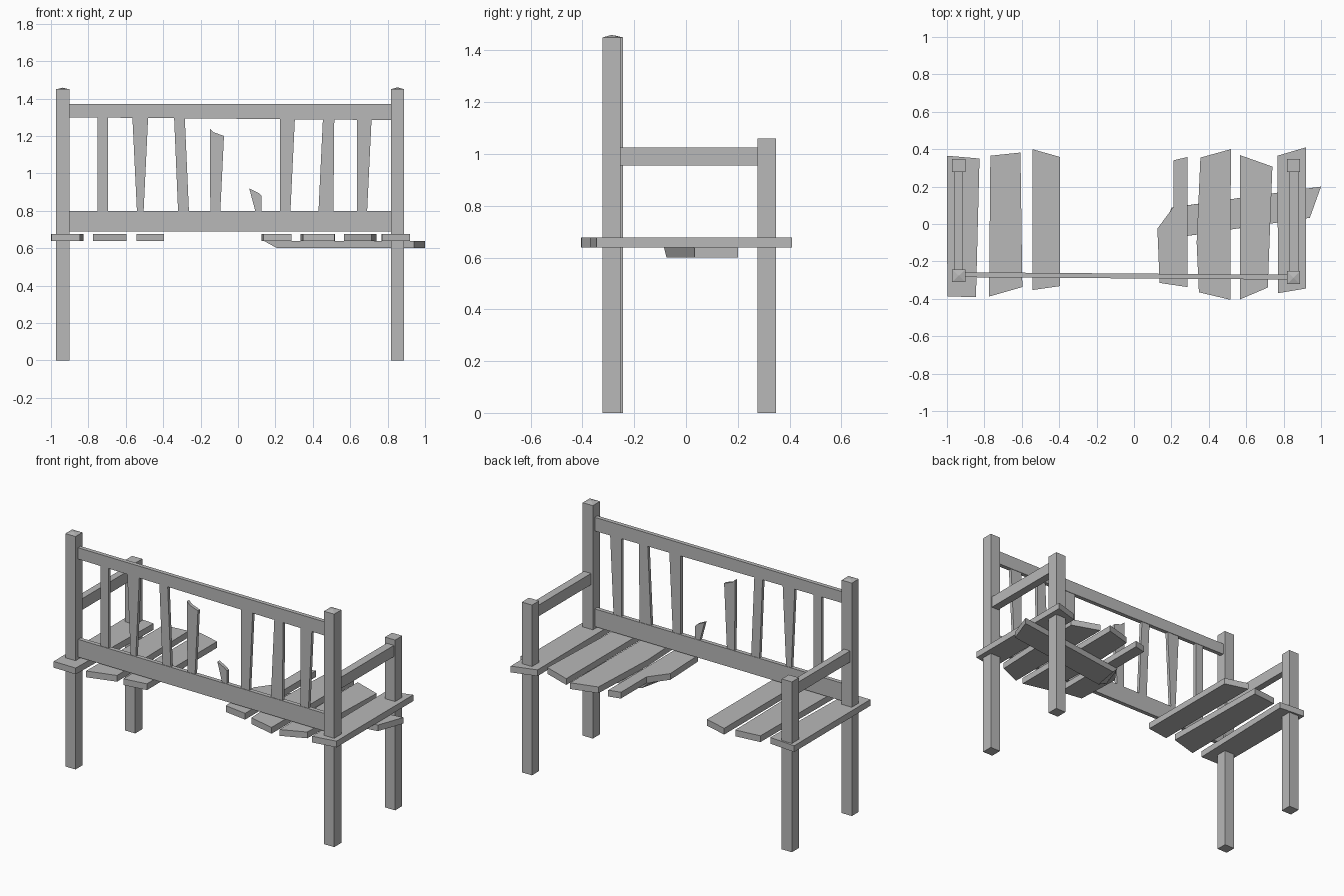
import bpy
import bmesh

cube = bpy.data.objects.get("Cube")
if cube:
    bpy.data.objects.remove(cube, do_unlink=True)

# One plain grey for the whole bench
grey = bpy.data.materials.new("weathered_grey")
grey.use_nodes = True
colour = (0.48, 0.48, 0.48, 1)
grey.diffuse_color = colour
grey.node_tree.nodes["Principled BSDF"].inputs["Base Color"].default_value = colour


def loft(name, lower, upper, peak=0):
    """Solid between two matching rings of points, with an optional raised centre on the upper cap."""
    bm = bmesh.new()
    a = [bm.verts.new(p) for p in lower]
    b = [bm.verts.new(p) for p in upper]
    bm.faces.new(a[::-1])
    cap = bm.faces.new(b)
    for i in range(len(a)):
        j = (i + 1) % len(a)
        bm.faces.new((a[i], a[j], b[j], b[i]))
    if peak:
        centre = bmesh.ops.poke(bm, faces=[cap])["verts"][0]
        centre.co.z += peak
    bmesh.ops.recalc_face_normals(bm, faces=bm.faces)
    mesh = bpy.data.meshes.new(name)
    bm.to_mesh(mesh)
    bm.free()
    mesh.materials.append(grey)
    obj = bpy.data.objects.new(name, mesh)
    bpy.context.collection.objects.link(obj)
    return obj


def slab(name, outline, z0, z1, peak=0):
    """Plan outline (x, y) raised from z0 to z1."""
    return loft(name, [(x, y, z0) for x, y in outline], [(x, y, z1) for x, y in outline], peak)


def box(name, x0, x1, y0, y1, z0, z1, peak=0):
    return slab(name, [(x0, y0), (x1, y0), (x1, y1), (x0, y1)], z0, z1, peak)


def back_panel(name, outline, thickness):
    """Front outline (x, z) given thickness along the slightly skewed backrest line."""
    def ring(side):
        return [(x, -0.278 - 0.0075 * x + side * thickness / 2, z) for x, z in outline]
    return loft(name, ring(-1), ring(1))


# Posts and armrests
box("right_tall_post", -0.972, -0.902, -0.31, -0.243, 0, 1.45, 0.008)
box("left_tall_post", 0.818, 0.888, -0.322, -0.252, 0, 1.45, 0.01)
for side, x in (("right", -0.972), ("left", 0.818)):
    box(side + "_short_post", x, x + 0.07, 0.277, 0.347, 0, 1.06)
box("right_armrest", -0.96, -0.918, -0.25, 0.285, 0.955, 1.025)
box("left_armrest", 0.83, 0.88, -0.26, 0.285, 0.955, 1.025)

# Backrest rails
back_panel("top_rail", [(-0.91, 1.3), (0.83, 1.285), (0.83, 1.37), (-0.91, 1.37)], 0.026)
back_panel("lower_rail", [(-0.91, 0.69), (0.83, 0.69), (0.83, 0.8), (-0.91, 0.8)], 0.026)

# Whole backrest slats: bottom left, bottom right, top left, top right
slats = [
    (-0.75, -0.695, -0.75, -0.695),
    (-0.54, -0.505, -0.565, -0.48),
    (-0.32, -0.262, -0.342, -0.285),
    (0.225, 0.28, 0.225, 0.305),
    (0.43, 0.51, 0.455, 0.515),
    (0.635, 0.69, 0.635, 0.715),
]
for n, (a, b, c, d) in enumerate(slats):
    back_panel(f"back_slat_{n}", [(a, 0.79), (b, 0.79), (d, 1.31), (c, 1.31)], 0.02)

# Snapped backrest slats
back_panel("tall_broken_slat", [(-0.148, 0.79), (-0.095, 0.79), (-0.075, 1.2),
                                (-0.13, 1.22), (-0.15, 1.24)], 0.02)
back_panel("short_broken_slat", [(0.095, 0.79), (0.125, 0.79), (0.125, 0.88),
                                 (0.11, 0.895), (0.06, 0.92)], 0.02)

# Uneven seat planks
planks = [
    [(-1, 0.365), (-0.826, 0.35), (-0.845, -0.39), (-0.998, -0.388)],
    [(-0.768, 0.365), (-0.607, 0.382), (-0.597, -0.337), (-0.775, -0.388)],
    [(-0.543, 0.4), (-0.395, 0.358), (-0.395, -0.332), (-0.543, -0.353)],
    [(0.21, 0.34), (0.285, 0.358), (0.285, -0.337), (0.137, -0.315), (0.125, -0.025), (0.21, 0.09)],
    [(0.355, 0.355), (0.518, 0.4), (0.515, -0.405), (0.347, -0.365), (0.335, -0.1)],
    [(0.567, 0.368), (0.74, 0.307), (0.715, -0.34), (0.567, -0.403)],
    [(0.767, 0.365), (0.92, 0.41), (0.92, -0.345), (0.77, -0.37)],
]
for n, outline in enumerate(planks):
    slab(f"seat_plank_{n}", outline, 0.638, 0.677)

# Loose brace under the seat, with a slanted broken end
end = [(0.94, 0.033), (1, 0.2)]
loft("under_brace",
     [(0.21, -0.075)] + [(x, y) for x, y in end] + [(0.24, 0.094)] and
     [(x, y, 0.6) for x, y in [(0.21, -0.075), *end, (0.24, 0.094)]],
     [(x, y, 0.638) for x, y in [(0.14, -0.085), *end, (0.2, 0.088)]])
